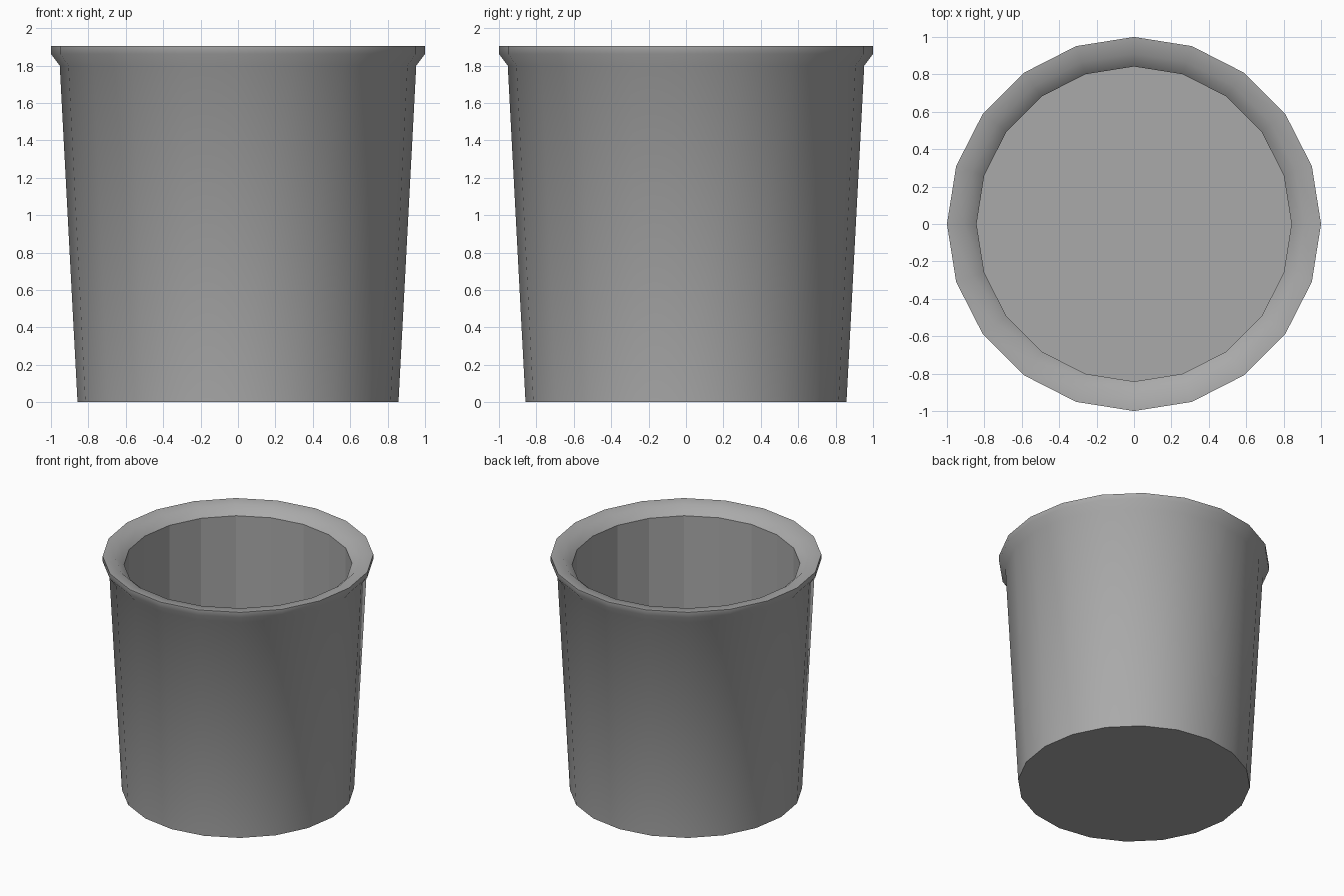
import bpy, bmesh
from math import cos, sin, tau

cube = bpy.data.objects.get("Cube")
if cube:
    bpy.data.objects.remove(cube)

SIDES = 20

grey = bpy.data.materials.new("plain_grey")
grey.use_nodes = True
colour = (0.4, 0.4, 0.4, 1)
grey.diffuse_color = colour
grey.node_tree.nodes["Principled BSDF"].inputs["Base Color"].default_value = colour

# Outer wall, flared lip, rounded rim, inner wall: (radius, height)
PROFILE = [(0.858, 0), (0.953, 1.8), (1, 1.862), (1, 1.905),
           (0.91, 1.897), (0.842, 1.835), (0.842, 0.03)]
INNER_WALL = len(PROFILE) - 2
SHARP_RINGS = {0, 3, 5, 6}

bm = bmesh.new()
rings = [[bm.verts.new((r * cos(tau * i / SIDES), r * sin(tau * i / SIDES), z))
          for i in range(SIDES)] for r, z in PROFILE]

# Walls: smooth outside and rim, faceted inside
for k, (low, high) in enumerate(zip(rings, rings[1:])):
    for i in range(SIDES):
        j = (i + 1) % SIDES
        face = bm.faces.new((low[i], low[j], high[j], high[i]))
        face.smooth = k != INNER_WALL

# Underside and inner floor
bm.faces.new(rings[0][::-1])
bm.faces.new(rings[-1])

# Crisp edges around the base, rim and inner wall
for k in SHARP_RINGS:
    for i in range(SIDES):
        bm.edges.get((rings[k][i], rings[k][(i + 1) % SIDES])).smooth = False

mesh = bpy.data.meshes.new("pot")
bm.to_mesh(mesh)
bm.free()
mesh.materials.append(grey)
pot = bpy.data.objects.new("pot", mesh)
bpy.context.collection.objects.link(pot)
